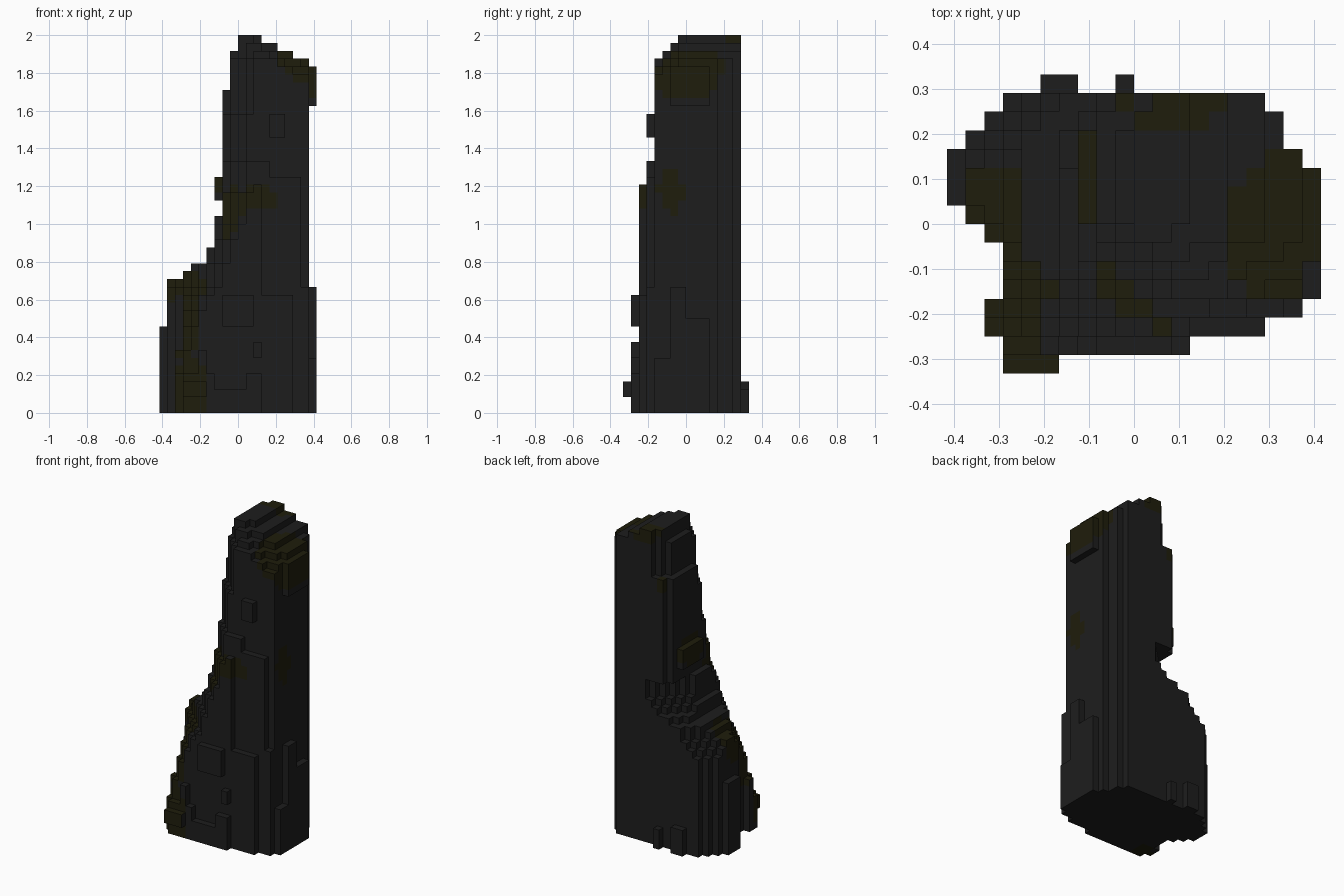
import bpy, bmesh

if "Cube" in bpy.data.objects:
    bpy.data.objects.remove(bpy.data.objects["Cube"])

U = 1 / 24                      # block size
NX, NY, NZ = 20, 16, 48         # grid size


def lerp(points, t):
    """Piecewise linear curve through (t, value) points."""
    for (a, va), (b, vb) in zip(points, points[1:]):
        if t <= b:
            return va + (vb - va) * max(0, (t - a) / (b - a))
    return points[-1][1]


def step(points, t):
    """Value of the first (limit, value) pair whose limit is above t."""
    return next((v for lim, v in points if t < lim), points[-1][1])


# footprint: first and last block column for each row, front to back
ROWS = [(0, 0), (3, 13), (2, 17), (2, 19), (3, 20), (3, 20), (3, 20), (2, 20),
        (1, 20), (0, 20), (0, 20), (0, 19), (1, 18), (2, 18), (3, 17), (0, 0)]
# left edge by height
LEFT = [(.46, -.417), (.71, -.375), (.75, -.29), (.79, -.25), (.875, -.167),
        (1.04, -.125), (1.71, -.083), (1.92, -.042), (9, 0)]
# diagonal cuts by height on the front left and back left corners
FRONT_LEFT = [(0, -.41), (.3, -.36), (.55, -.295), (.7, -.225), (.87, -.185), (1.05, -.135),
              (1.25, -.10), (1.5, -.065), (2, -.02)]
BACK_LEFT = [(0, .42), (.58, .42), (.62, .38), (.77, .30), (.85, .20), (.93, .135),
             (1.02, .125), (1.03, .225), (1.7, .225), (1.72, .175), (1.92, .17), (2, .14)]
# raised patches: x, y, z ranges
PATCHES = [((-.29, -.125), (-.29, -.25), (0, .21)), ((-.21, -.167), (-.29, -.25), (.2, .333)),
           ((-.29, -.167), (-.333, -.29), (.083, .167)), ((-.333, -.29), (-.25, -.167), (0, .21)),
           ((-.125, .125), (-.29, -.25), (0, .125)), ((.042, .125), (-.29, -.25), (.083, .21)),
           ((-.083, .083), (-.29, -.25), (.46, .625)), ((.083, .125), (-.29, -.25), (.29, .375)),
           ((.167, .25), (-.208, -.167), (1.46, 1.583)), ((-.125, -.083), (0, .208), (1.125, 1.25)),
           ((-.208, -.125), (.29, .333), (0, .167)), ((-.042, 0), (.29, .333), (0, .125)),
           ((.375, .417), (-.083, .125), (1.625, 1.83))]


def solid(i, j, k):
    if not (0 <= i < NX and 0 <= j < NY and 0 <= k < NZ):
        return False
    x, y, z = (i + .5 - NX / 2) * U, (j + .5 - NY / 2) * U, (k + .5) * U
    # top slopes down to the right and to the front
    if z > 2.015 - .46 * max(x - .05, 0) - .6 * max(-y, 0):
        return False
    if any(all(min(r) < c < max(r) for r, c in zip(p, (x, y, z))) for p in PATCHES):
        return True
    lo, hi = ROWS[j]
    if not lo <= i < hi or x < step(LEFT, z):
        return False
    # front face steps back with height
    front = step([(.625, -.25), (1.2, -.25 if x < .125 else -.208),
                  (1.33 if x < .167 else 1.25, -.208), (9, -.167)], z)
    # right face has an uneven foot
    if x > .375 and z > step([(-.083, .29), (0, .667), (9, .5)], y):
        return False
    if y < front or (z > .667 and x - y > .5):
        return False
    r2 = 2 ** .5
    return (x + y) / r2 > lerp(FRONT_LEFT, z) and (y - x) / r2 < lerp(BACK_LEFT, z)


# moss clumps: centre and radii
MOSS = [((.38, 0, 1.82), (.22, .2, .16)), ((.1, .28, 2.0), (.14, .07, .08)),
        ((-.36, .04, .70), (.17, .1, .15)), ((-.26, -.14, .66), (.08, .14, .13)),
        ((-.26, -.28, .12), (.09, .13, .2)), ((-.27, -.2, .42), (.08, .1, .15)),
        ((-.05, -.17, 1.07), (.08, .12, .14)), ((.08, -.22, 1.14), (.14, .06, .06)),
        ((.36, -.08, 1.17), (.05, .07, .12)), ((-.1, .1, 1.21), (.05, .12, .1)),
        ((-.02, .28, 1.7), (.04, .05, .08))]


def mossy(c):
    return any(sum(((a - b) / r) ** 2 for a, b, r in zip(c, m, rad)) < 1 for m, rad in MOSS)


# outer faces of the block rock
bm = bmesh.new()
verts = {}


def vert(p):
    if p not in verts:
        verts[p] = bm.verts.new(((p[0] - NX / 2) * U, (p[1] - NY / 2) * U, p[2] * U))
    return verts[p]


filled = {(i, j, k) for i in range(NX) for j in range(NY) for k in range(NZ) if solid(i, j, k)}
for cell in filled:
    for axis in range(3):
        for side in (0, 1):
            near = list(cell)
            near[axis] += 2 * side - 1
            if tuple(near) in filled:
                continue
            corners = []
            for a, b in ((0, 0), (1, 0), (1, 1), (0, 1)):
                p = list(cell)
                p[axis] += side
                p[(axis + 1) % 3] += a
                p[(axis + 2) % 3] += b
                corners.append(vert(tuple(p)))
            face = bm.faces.new(corners if side else corners[::-1])
            face.material_index = int(mossy(face.calc_center_median()))

mesh = bpy.data.meshes.new("rock_pillar")
bm.to_mesh(mesh)
bm.free()
for name, colour in (("dark grey stone", (.0125, .0125, .0125, 1)),
                     ("dark olive moss", (.0133, .0122, .0035, 1))):
    mat = bpy.data.materials.new(name)
    mat.diffuse_color = colour
    mat.use_nodes = True
    mat.node_tree.nodes["Principled BSDF"].inputs["Base Color"].default_value = mat.diffuse_color
    mesh.materials.append(mat)
bpy.context.collection.objects.link(bpy.data.objects.new("rock_pillar", mesh))
